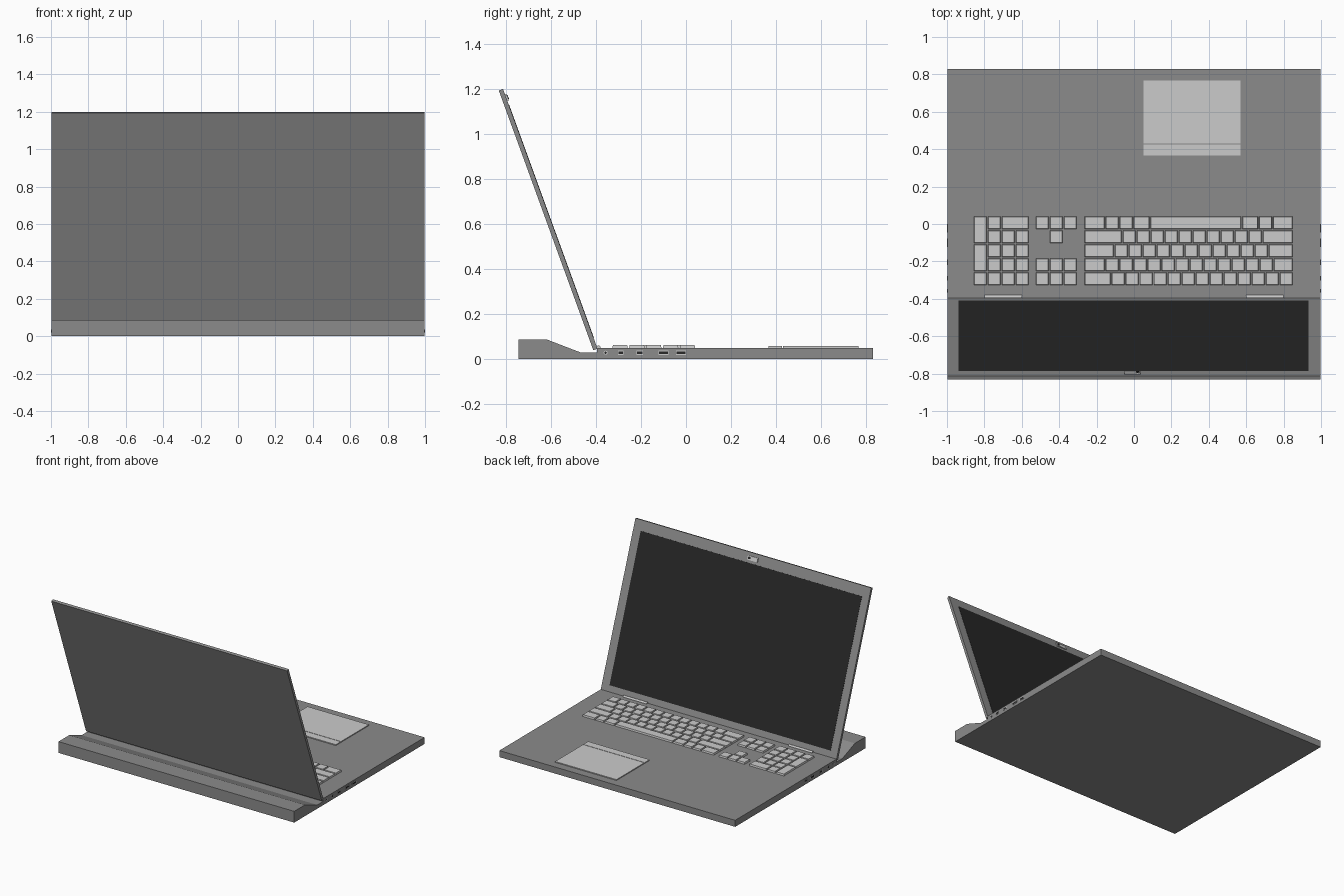
import bpy, bmesh
from math import radians, pi
from mathutils import Matrix, Vector

if "Cube" in bpy.data.objects:
    bpy.data.objects.remove(bpy.data.objects["Cube"])


def material(name, v):
    m = bpy.data.materials.new(name)
    m.diffuse_color = (v, v, v, 1)
    m.use_nodes = True
    m.node_tree.nodes["Principled BSDF"].inputs["Base Color"].default_value = m.diffuse_color
    return m


BODY = material("body_grey", 0.26)
LIGHT = material("light_grey", 0.62)
DARK = material("screen_black", 0.02)


def finish(name, bm, mat, matrix=None):
    bmesh.ops.recalc_face_normals(bm, faces=bm.faces)
    me = bpy.data.meshes.new(name)
    bm.to_mesh(me)
    bm.free()
    me.materials.append(mat)
    ob = bpy.data.objects.new(name, me)
    bpy.context.collection.objects.link(ob)
    if matrix:
        ob.matrix_world = matrix
    return ob


def add_box(bm, lo, hi, taper=0.0):
    vs = bmesh.ops.create_cube(bm, size=1)["verts"]
    lo, hi = Vector(lo), Vector(hi)
    for v in vs:
        top = v.co.z > 0
        for i in range(3):
            inset = taper if top and i < 2 else 0
            v.co[i] = hi[i] - inset if v.co[i] > 0 else lo[i] + inset


def box(name, lo, hi, mat, matrix=None, taper=0.0):
    bm = bmesh.new()
    add_box(bm, lo, hi, taper)
    return finish(name, bm, mat, matrix)


def add_rod(bm, centre, r, length, axis, segs=16):
    rot = Matrix.Rotation(pi / 2, 4, "Y" if axis == "X" else "X")
    bmesh.ops.create_cone(bm, cap_ends=True, segments=segs, radius1=r, radius2=r,
                          depth=length, matrix=Matrix.Translation(centre) @ rot)


W = 0.997
TOP = 0.05

# Base slab
box("base", (-W, -0.395, 0), (W, 0.83, TOP), BODY)

# Rear battery block, extruded side profile
bm = bmesh.new()
profile = [(-0.745, 0), (-0.395, 0), (-0.395, 0.028), (-0.465, 0.028),
           (-0.616, 0.086), (-0.745, 0.086)]
face = bm.faces.new([bm.verts.new((-W, y, z)) for y, z in profile])
ext = bmesh.ops.extrude_face_region(bm, geom=[face])["geom"]
bmesh.ops.translate(bm, vec=(2 * W, 0, 0),
                    verts=[g for g in ext if isinstance(g, bmesh.types.BMVert)])
finish("rear_block", bm, BODY)

# Lid, screen and webcam in the tilted lid frame
LID = Matrix.Translation((0, -0.393, 0.046)) @ Matrix.Rotation(radians(20), 4, "X")
box("lid", (-W, -0.02, 0), (W, 0, 1.228), BODY, LID)
box("screen", (-0.937, -0.002, 0.05), (0.933, 0.0015, 1.152), DARK, LID)
box("webcam", (-0.05, -0.002, 1.172), (0.035, 0.007, 1.202), LIGHT, LID)
bm = bmesh.new()
add_rod(bm, (0.02, 0.005, 1.187), 0.009, 0.01, "Y")
finish("webcam_lens", bm, DARK, LID)

# Hinges
bm = bmesh.new()
for s in (-1, 1):
    add_rod(bm, (0.7 * s, -0.389, 0.05), 0.01, 0.2, "X")
finish("hinges", bm, LIGHT)

# Touchpad and its button strip
box("touchpad", (0.051, 0.43, TOP), (0.57, 0.767, 0.057), LIGHT)
box("touchpad_button", (0.051, 0.367, TOP), (0.57, 0.426, 0.057), LIGHT)

# Keyboard: rows start nearest the user, widths in key units
U = 0.0749
GAP = 0.006
Y0 = 0.044


def key(bm, x, row, w=1.0, h=1):
    add_box(bm, (x + GAP / 2, Y0 - (row + h) * U + GAP / 2, TOP - 0.002),
            (x + w * U - GAP / 2, Y0 - row * U - GAP / 2, 0.063), 0.003)


bm = bmesh.new()
rows = [
    [1.5, 1, 1, 1.2, 6.55, 1.2, 1, 1.48],
    [2.72] + [1] * 10 + [2.21],
    [2.15] + [1] * 11 + [1.78],
    [1.5] + [1] * 12 + [1.43],
    [1.93] + [1] * 13,
]
for r, widths in enumerate(rows):
    x = -0.267
    for w in widths:
        key(bm, x, r, w)
        x += w * U
finish("main_keys", bm, LIGHT)

# Arrow and navigation keys
bm = bmesh.new()
for r, cols in ((0, (0, 1, 2)), (1, (1,)), (3, (0, 1, 2)), (4, (0, 1, 2))):
    for c in cols:
        key(bm, -0.528 + c * U, r)
finish("arrow_keys", bm, LIGHT)

# Number pad with two tall keys and one wide key
bm = bmesh.new()
NX = -0.86
key(bm, NX, 0, 1, 2)
key(bm, NX, 2, 1, 2)
key(bm, NX, 4)
key(bm, NX + U, 0)
key(bm, NX + 2 * U, 0, 2)
for r in range(1, 5):
    for c in range(1, 4):
        key(bm, NX + c * U, r)
finish("number_keys", bm, LIGHT)

# Side ports, light frames with dark openings, on both sides
frames, holes = bmesh.new(), bmesh.new()
for s in (-1, 1):
    add_rod(frames, (s * W, -0.357, 0.028), 0.009, 0.005, "X")
    add_rod(holes, (s * W, -0.357, 0.028), 0.005, 0.006, "X")
    for y, w in ((-0.29, 0.025), (-0.205, 0.03), (-0.1, 0.046), (-0.022, 0.046)):
        for b, pad, d in ((frames, 0, 0.0025), (holes, 0.003, 0.003)):
            add_box(b, (s * W - d, y - w / 2 + pad, 0.019 + pad),
                    (s * W + d, y + w / 2 - pad, 0.037 - pad))
finish("port_frames", frames, LIGHT)
finish("port_openings", holes, DARK)
